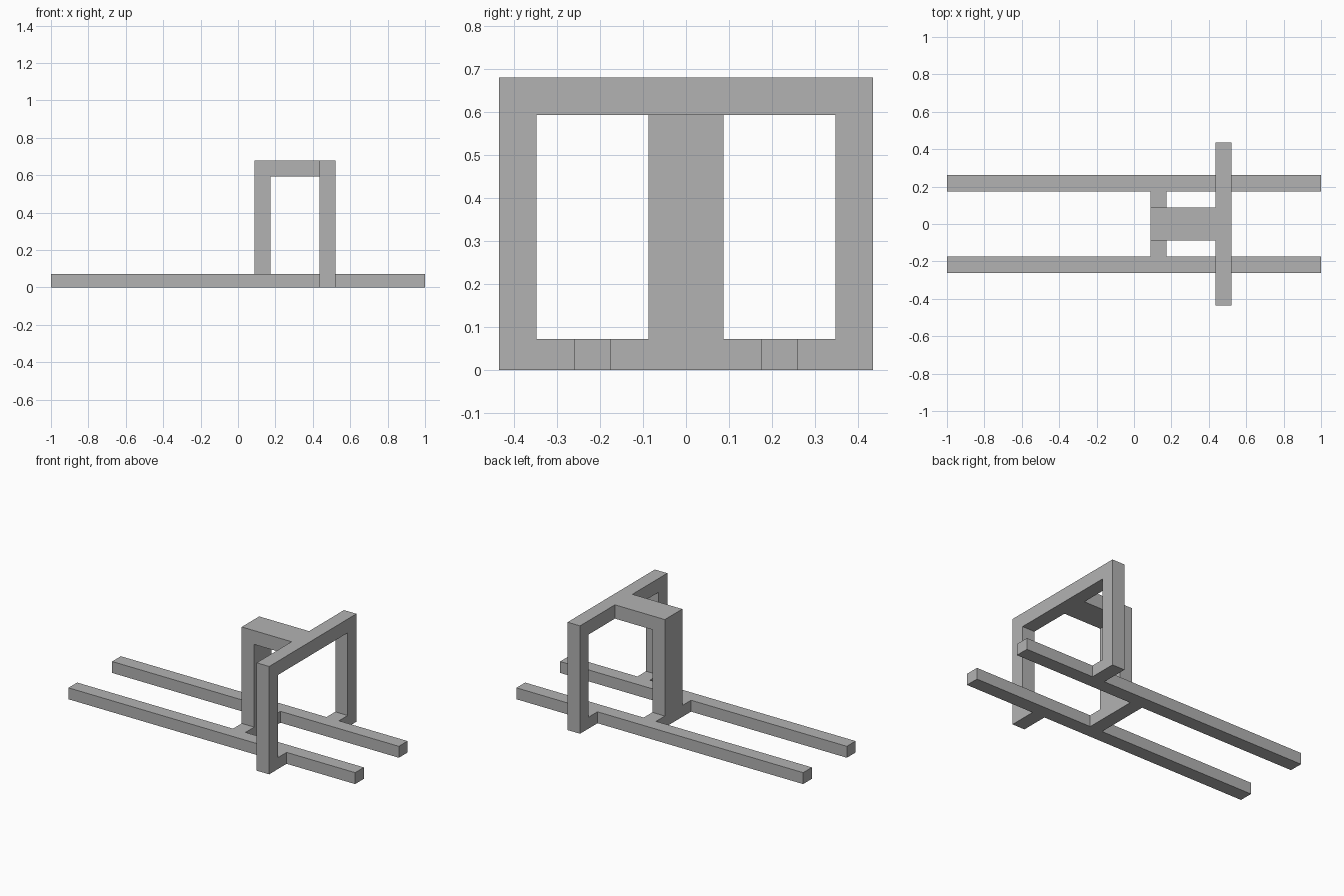
import bpy
import bmesh
from mathutils import Vector

cube = bpy.data.objects.get("Cube")
if cube:
    bpy.data.objects.remove(cube, do_unlink=True)

# One plain grey for everything
grey = bpy.data.materials.new("plain grey")
grey.use_nodes = True
color = (0.448, 0.448, 0.448, 1)
grey.diffuse_color = color
grey.node_tree.nodes["Principled BSDF"].inputs["Base Color"].default_value = color

# Beams sit on a regular module: 23 beam widths make the full length
W = 2 / 23
T = 0.072       # rail thickness
H = 0.68        # overall height


def extrude_profile(name, points, direction):
    """Flat outline swept along a vector into a solid part."""
    bm = bmesh.new()
    face = bm.faces.new([bm.verts.new(p) for p in points])
    swept = bmesh.ops.extrude_face_region(bm, geom=[face])
    verts = [v for v in swept["geom"] if isinstance(v, bmesh.types.BMVert)]
    bmesh.ops.translate(bm, verts=verts, vec=Vector(direction))
    bmesh.ops.recalc_face_normals(bm, faces=bm.faces)
    mesh = bpy.data.meshes.new(name)
    bm.to_mesh(mesh)
    bm.free()
    mesh.materials.append(grey)
    obj = bpy.data.objects.new(name, mesh)
    bpy.context.collection.objects.link(obj)
    return obj


# Base: two long rails joined by a cross bar, outlined in plan
half = [(W, 2 * W), (-1, 2 * W), (-1, 3 * W), (1, 3 * W), (1, 2 * W), (2 * W, 2 * W)]
plan = half + [(x, -y) for x, y in reversed(half)]
extrude_profile("base_rails", [(x, y, 0) for x, y in plan], (0, 0, T))

# Wide arch straddling the rails, with feet turned in to meet them
side = [(4 * W, H - W), (4 * W, T), (3 * W, T), (3 * W, 0), (5 * W, 0), (5 * W, H)]
arch = side + [(-y, z) for y, z in reversed(side)]
extrude_profile("arch_frame", [(5 * W, y, z) for y, z in arch], (W, 0, 0))

# Central post rising from the cross bar and turning over to the arch
bracket = [(W, T), (W, H), (5 * W, H), (5 * W, H - W), (2 * W, H - W), (2 * W, T)]
extrude_profile("post_and_top_beam", [(x, -W, z) for x, z in bracket], (0, 2 * W, 0))
